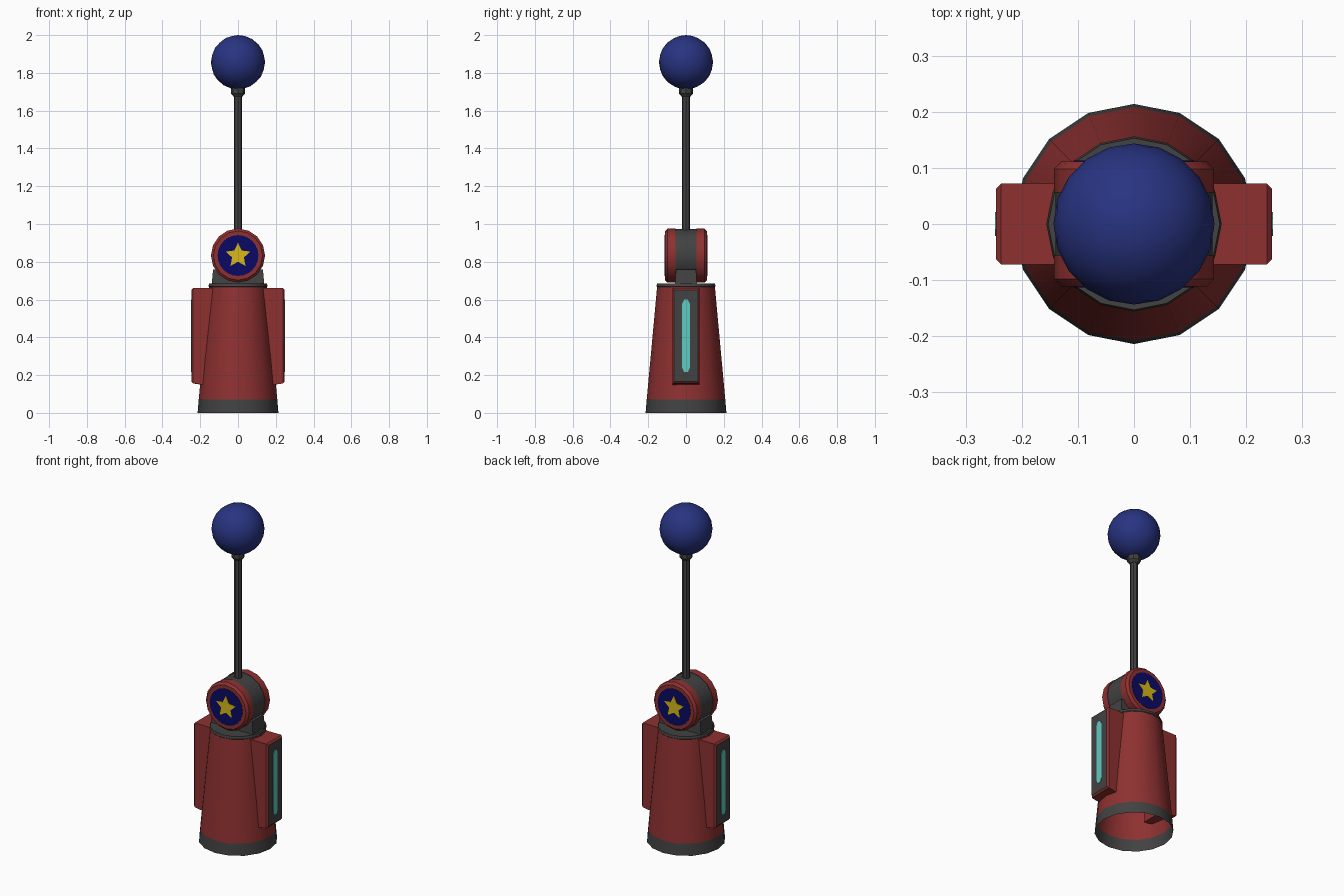
import bpy, bmesh, math
from mathutils import Matrix, Vector

if "Cube" in bpy.data.objects:
    bpy.data.objects.remove(bpy.data.objects["Cube"])


def material(name, rgb):
    m = bpy.data.materials.new(name)
    m.diffuse_color = (*rgb, 1)
    m.use_nodes = True
    m.node_tree.nodes["Principled BSDF"].inputs["Base Color"].default_value = m.diffuse_color
    return m


RED = material("dark red", (0.27, 0.030, 0.030))
DARK = material("charcoal", (0.054, 0.054, 0.054))
NAVY = material("navy", (0.021, 0.034, 0.22))
DEEP = material("deep blue", (0.003, 0.003, 0.13))
GOLD = material("gold", (0.68, 0.48, 0.010))
CYAN = material("cyan", (0.115, 0.60, 0.54))


def finish(name, bm, mats, matrix=None, recalc=True):
    if recalc:
        bmesh.ops.recalc_face_normals(bm, faces=bm.faces[:])
    if matrix:
        bm.transform(matrix)
    me = bpy.data.meshes.new(name)
    bm.to_mesh(me)
    bm.free()
    for m in mats:
        me.materials.append(m)
    me.shade_smooth()
    me.set_sharp_from_angle(angle=math.radians(31))
    ob = bpy.data.objects.new(name, me)
    bpy.context.collection.objects.link(ob)
    return ob


def lathe(name, rings, sides, mats, bands, cap_bottom=True, cap_top=True, matrix=None):
    """rings: (radius, height); bands: material slot of each band between rings."""
    bm = bmesh.new()
    loops = [[bm.verts.new((r * math.cos(2 * math.pi * i / sides),
                            r * math.sin(2 * math.pi * i / sides), z))
              for i in range(sides)] for r, z in rings]
    for a, b, slot in zip(loops, loops[1:], bands):
        for i in range(sides):
            j = (i + 1) % sides
            bm.faces.new((a[i], a[j], b[j], b[i])).material_index = slot
    if cap_bottom:
        bm.faces.new(loops[0][::-1]).material_index = bands[0]
    if cap_top:
        bm.faces.new(loops[-1]).material_index = bands[-1]
    return finish(name, bm, mats, matrix, recalc=False)


def plate(name, outline, thick, mat, matrix):
    """Thin prism raised along local z from a flat outline."""
    bm = bmesh.new()
    f = bm.faces.new([bm.verts.new((x, y, 0)) for x, y in outline])
    top = bmesh.ops.extrude_face_region(bm, geom=[f])["geom"]
    bmesh.ops.translate(bm, vec=(0, 0, thick),
                        verts=[v for v in top if isinstance(v, bmesh.types.BMVert)])
    return finish(name, bm, [mat], matrix)


# Tapered handle shell, open underneath, with dark base band and top rim
lathe("handle", [(0.214, 0), (0.208, 0.07), (0.153, 0.667), (0.156, 0.67), (0.153, 0.685)],
      16, [RED, DARK], [1, 0, 1, 1], cap_bottom=False)

# Neck block between the handle and the pivot
bm = bmesh.new()
bmesh.ops.create_cube(bm, size=1)
for v in bm.verts:
    up = v.co.z > 0
    v.co = Vector((math.copysign(0.132 if up else 0.139, v.co.x),
                   math.copysign(0.053 if up else 0.058, v.co.y),
                   0.76 if up else 0.68))
finish("neck", bm, [DARK])

# Pivot drum: dark middle with red bevelled cheeks
HUB_Z, HUB_Y = 0.833, 0.111
lathe("pivot_drum",
      [(0.130, -HUB_Y), (0.143, -0.098), (0.143, -0.056), (0.140, -0.056),
       (0.140, 0.056), (0.143, 0.056), (0.143, 0.098), (0.130, HUB_Y)],
      16, [RED, DARK], [0, 0, 0, 1, 0, 0, 0],
      matrix=Matrix.Translation((0, 0, HUB_Z)) @ Matrix.Rotation(math.pi / 2, 4, 'X'))

# Round badge with a star on both ends of the drum
disc = [(0.108 * math.cos(2 * math.pi * i / 24), 0.108 * math.sin(2 * math.pi * i / 24))
        for i in range(24)]
star = []
for i in range(10):
    r, a = (0.068, 0.033)[i % 2], math.pi / 2 + i * math.pi / 5
    star.append((r * math.cos(a), r * math.sin(a)))
for side, turn in (("front", 0), ("back", math.pi)):
    face = (Matrix.Translation((0, 0, HUB_Z)) @ Matrix.Rotation(turn, 4, 'Z')
            @ Matrix.Translation((0, -HUB_Y, 0)) @ Matrix.Rotation(math.pi / 2, 4, 'X'))
    plate(side + "_badge", disc, 0.002, DEEP, face)
    plate(side + "_star", star, 0.002, GOLD, face @ Matrix.Translation((0, 0, 0.002)))

# Side fins with a dark outer panel and a glowing strip
strip = [(-0.010, -0.192), (0.010, -0.192), (0.021, -0.168), (0.021, 0.168),
         (0.010, 0.192), (-0.010, 0.192), (-0.021, 0.168), (-0.021, -0.168)]
for side, turn in (("right", 0), ("left", math.pi)):
    spin = Matrix.Rotation(turn, 4, 'Z')
    bm = bmesh.new()
    bmesh.ops.create_cube(bm, size=1)
    for v in bm.verts:
        out = v.co.x > 0
        low = 0.157 if out else 0.140
        v.co = Vector((0.246 if out else 0.13, math.copysign(0.072, v.co.y),
                       0.66 if v.co.z > 0 else low))
    rim = [e for e in bm.edges if all(v.co.x > 0.2 for v in e.verts)]
    bmesh.ops.bevel(bm, geom=rim, offset=0.009, segments=1, affect='EDGES')
    bm.normal_update()
    for f in bm.faces:
        f.material_index = 1 if f.normal.x > 0.95 else 0
    finish(side + "_fin", bm, [RED, DARK], spin)
    # local x -> y, local y -> z, local z -> x
    out = Matrix(((0, 0, 1, 0.246), (1, 0, 0, 0), (0, 1, 0, 0.408), (0, 0, 0, 1)))
    plate(side + "_light_strip", strip, 0.002, CYAN, spin @ out)

# Rod with collar
lathe("rod", [(0.022, 0.96), (0.022, 1.70)], 8, [DARK], [0])
lathe("collar", [(0.024, 1.675), (0.037, 1.69), (0.037, 1.73)], 8, [DARK], [0, 0])

# Ball on the tip
bm = bmesh.new()
bmesh.ops.create_icosphere(bm, subdivisions=3, radius=0.1435)
finish("ball", bm, [NAVY], Matrix.Translation((0, 0, 1.8565)))
